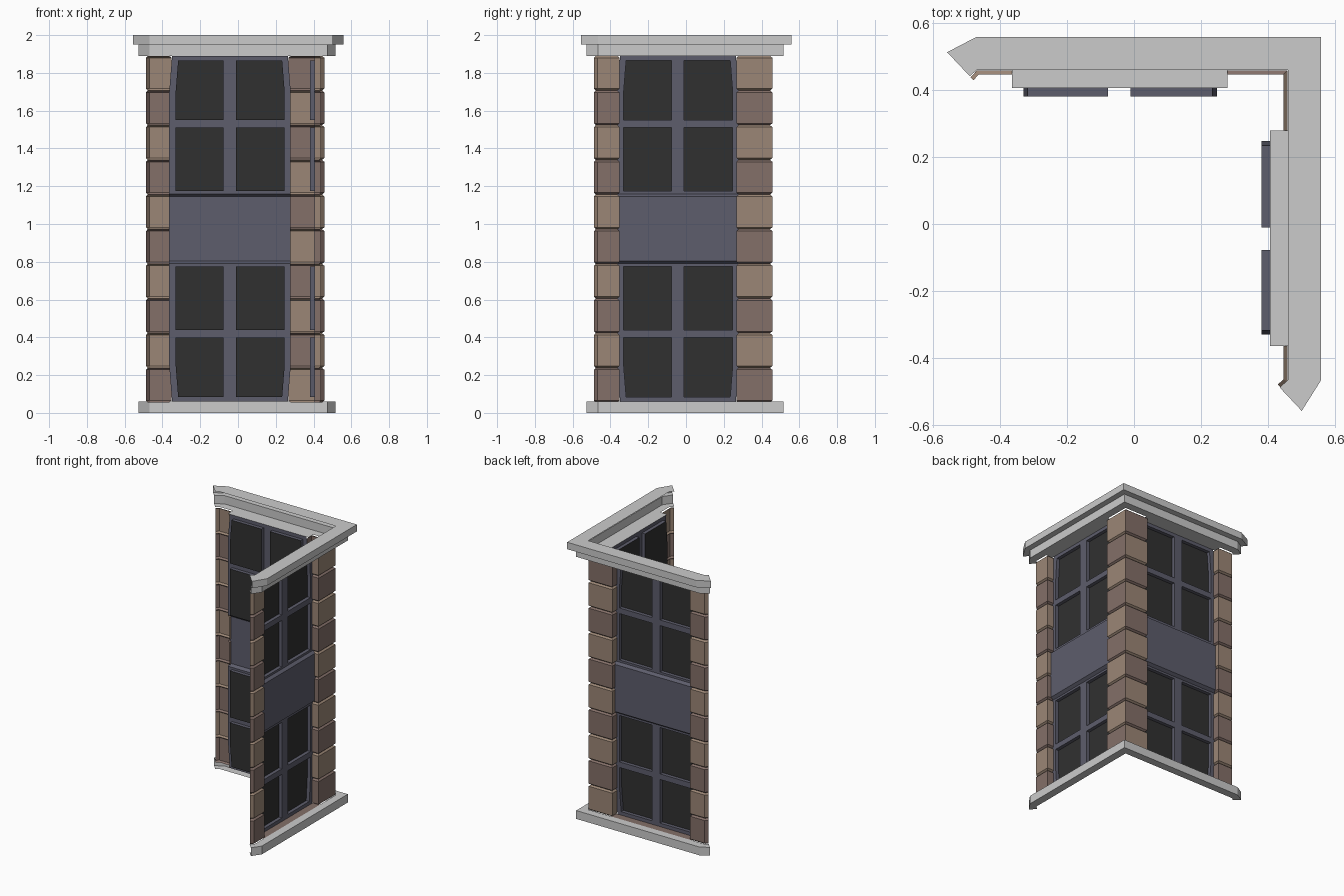
import bpy, bmesh
from mathutils import Vector

if "Cube" in bpy.data.objects:
    bpy.data.objects.remove(bpy.data.objects["Cube"])


def mat(name, c):
    m = bpy.data.materials.new(name)
    m.diffuse_color = (*c, 1)
    m.use_nodes = True
    m.node_tree.nodes["Principled BSDF"].inputs["Base Color"].default_value = m.diffuse_color
    return m


TAN = mat("tan_stone", (0.33, 0.24, 0.18))
BROWN = mat("brown_stone", (0.23, 0.16, 0.14))
SLATE = mat("slate_frame", (0.11, 0.11, 0.15))
GLASS = mat("dark_glass", (0.03, 0.03, 0.03))


def finish(name, bm, mats=()):
    bmesh.ops.remove_doubles(bm, verts=bm.verts, dist=1e-5)
    me = bpy.data.meshes.new(name)
    bm.to_mesh(me)
    bm.free()
    for m in mats:
        me.materials.append(m)
    bpy.context.collection.objects.link(bpy.data.objects.new(name, me))


def swap(path):
    # mirror a plan path onto the other wall, keeping its direction
    return [(y, x) for x, y in reversed(path)]


def loft(bm, sections, colour=lambda row, seg: 0):
    # skin between successive (path, z) sections, facing left of the path
    rows = [[bm.verts.new((x, y, z)) for x, y in p] for p, z in sections]
    for r, (a, b) in enumerate(zip(rows, rows[1:])):
        for i in range(len(a) - 1):
            f = bm.faces.new((a[i + 1], a[i], b[i], b[i + 1]))
            f.material_index = colour(r, i)


def inset(path, d):
    # mitred offset to the right of an open path
    pts = [Vector(p) for p in path]
    ns = []
    for a, b in zip(pts, pts[1:]):
        t = (b - a).normalized()
        ns.append(Vector((t.y, -t.x)))
    out = []
    for i, p in enumerate(pts):
        n1, n2 = ns[max(i - 1, 0)], ns[min(i, len(ns) - 1)]
        out.append(tuple(p + (n1 + n2) * d / (1 + n1.dot(n2))))
    return out


# cornice and base follow the L plan, with short bent ends
INNER = [(-.489, .44), (-.469, .459), (.459, .459), (.459, -.465), (.434, -.487)]
OUTER = [(-.557, .512), (-.469, .558), (.558, .558), (.558, -.465), (.50, -.557)]


def ring(t):
    return [(a + (c - a) * t, b + (d - b) * t) for (a, b), (c, d) in zip(INNER, OUTER)]


for name, prof in (("cornice", [(0, 1.89), (.57, 1.89), (.57, 1.95), (1, 1.95), (1, 2), (0, 2)]),
                   ("base_plinth", [(0, 0), (.57, 0), (.57, .06), (0, .06)])):
    bm = bmesh.new()
    loft(bm, [(ring(t), z) for t, z in prof])
    finish(name, bm)

# rusticated stone pillars
H = 1.835 / 10
END = [(-.487, .437), (-.469, .457), (-.352, .457), (-.352, .405)]
CORNER = [(.267, .405), (.267, .457), (.457, .457), (.457, .267), (.405, .267)]
for name, path, corner in (("left_pillar", END, 0), ("corner_pillar", CORNER, 1),
                           ("right_pillar", swap(END), 0)):
    bm = bmesh.new()
    groove = inset(path, .012)
    for row in range(10):
        z = .055 + row * H
        loft(bm, [(groove, z), (path, z + .01), (path, z + H - .01), (groove, z + H)],
             lambda r, s: (row + (1 if corner and s < 2 else 0)) % 2)
    finish(name, bm, (BROWN, TAN))

# window walls
XS = [-.364, -.33, -.077, -.011, .247, .279]
ZS = [1.16, 1.175, 1.51, 1.55, 1.70, 1.865, 1.89]
FRONT, BACK = .405, .38


def is_pane(c, r):
    return c in (1, 3) and r in (1, 3, 4)


def window(name, side, low):
    bm = bmesh.new()

    def pt(c, r, depth):
        x, z = XS[c], ZS[r]
        lean = .015 * max(0, z - 1.70) / .19
        x += lean if c < 2 else -lean if c > 3 else 0
        z = 1.95 - z if low else z
        return bm.verts.new((depth, x, z) if side else (x, depth, z))

    for c in range(5):
        for r in range(6):
            corners = [(c, r), (c + 1, r), (c + 1, r + 1), (c, r + 1)]
            pane = is_pane(c, r)
            f = bm.faces.new([pt(*k, BACK if pane else FRONT) for k in corners])
            f.material_index = int(pane)
            if not pane:
                continue
            # pane reveals
            for k, (dc, dr) in enumerate(((0, -1), (1, 0), (0, 1), (-1, 0))):
                if not is_pane(c + dc, r + dr):
                    a, b = corners[k], corners[(k + 1) % 4]
                    bm.faces.new([pt(*a, FRONT), pt(*b, FRONT), pt(*b, BACK), pt(*a, BACK)])
    bmesh.ops.remove_doubles(bm, verts=bm.verts, dist=1e-5)
    bmesh.ops.recalc_face_normals(bm, faces=bm.faces)
    bm.faces.ensure_lookup_table()
    if bm.faces[0].normal[0 if side else 1] < 0:
        bmesh.ops.reverse_faces(bm, faces=bm.faces)
    finish(name, bm, (SLATE, GLASS))


def strip(name, prof, side, mats):
    # straight strip across the recess from a (depth, z) profile
    bm = bmesh.new()
    secs = []
    for d, z in prof:
        p = [(XS[0], d), (XS[-1], d)]
        secs.append((swap(p) if side else p, z))
    loft(bm, secs)
    finish(name, bm, mats)


for side, wall in enumerate(("back", "right")):
    window(wall + "_upper_window", side, False)
    window(wall + "_lower_window", side, True)
    strip(wall + "_spandrel_panel", [(FRONT, .79), (.425, .805), (.425, 1.145), (FRONT, 1.16)],
          side, (SLATE,))
    strip(wall + "_soffit", [(FRONT, 1.89), (.459, 1.89)], side, ())
    strip(wall + "_sill", [(.459, .06), (FRONT, .06)], side, (BROWN,))
